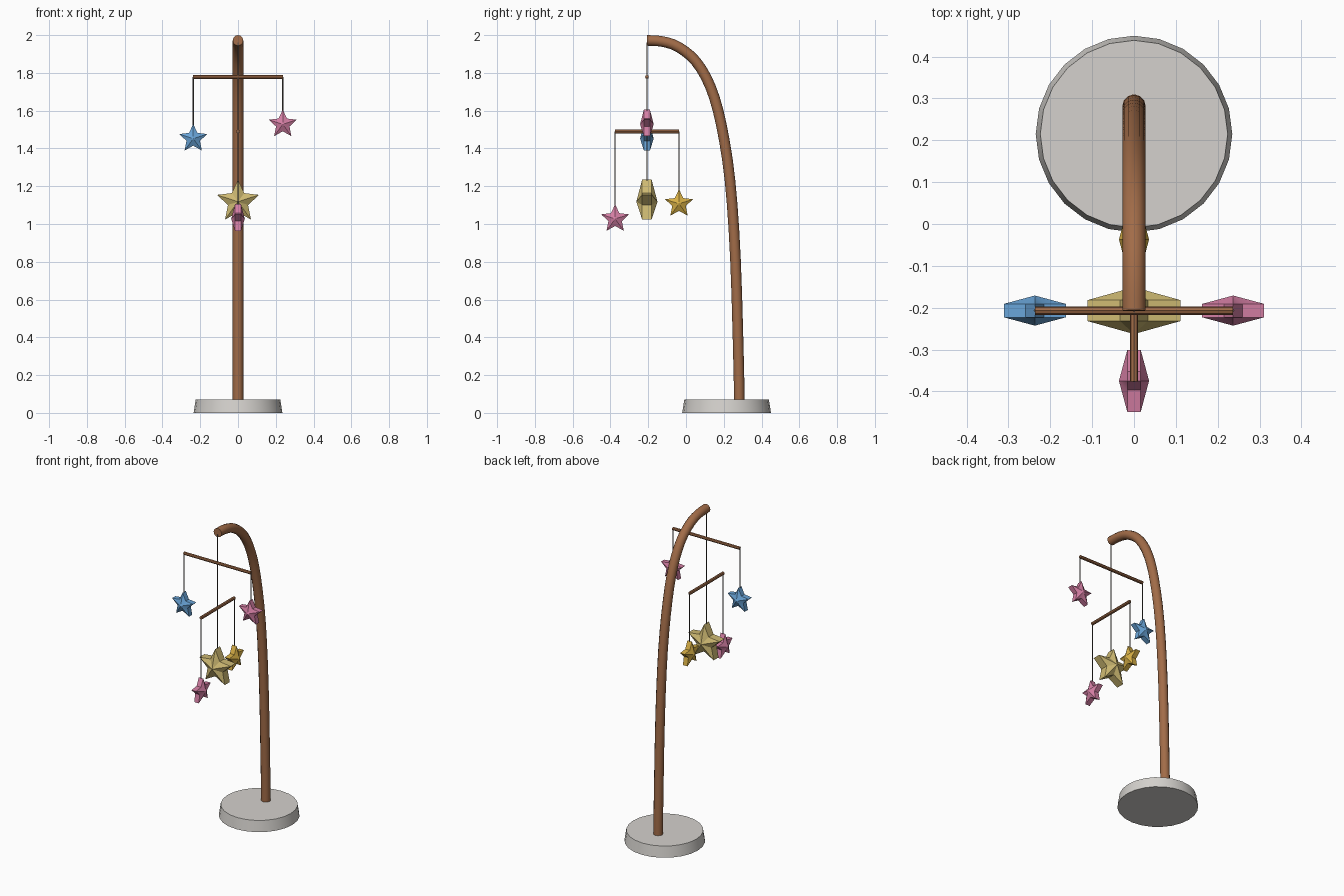
import bpy, bmesh, math
from mathutils import Vector

if "Cube" in bpy.data.objects:
    bpy.data.objects.remove(bpy.data.objects["Cube"])

def material(name, rgb):
    m = bpy.data.materials.new(name)
    m.diffuse_color = (*rgb, 1)
    m.use_nodes = True
    m.node_tree.nodes["Principled BSDF"].inputs["Base Color"].default_value = m.diffuse_color
    return m

WOOD = material("brown_wood", (0.36, 0.15, 0.065))
STONE = material("light_grey", (0.66, 0.64, 0.61))
STRING = material("dark_string", (0.10, 0.09, 0.08))
BLUE = material("sky_blue", (0.14, 0.37, 0.68))
PINK = material("rose_pink", (0.66, 0.21, 0.37))
GOLD = material("gold", (0.68, 0.43, 0.06))
PALE = material("pale_gold", (0.62, 0.49, 0.17))

def finish(name, bm, mat, angle=40):
    bmesh.ops.recalc_face_normals(bm, faces=bm.faces[:])
    me = bpy.data.meshes.new(name)
    bm.to_mesh(me)
    bm.free()
    me.materials.append(mat)
    ob = bpy.data.objects.new(name, me)
    bpy.context.collection.objects.link(ob)
    bpy.ops.object.select_all(action='DESELECT')
    ob.select_set(True)
    bpy.context.view_layer.objects.active = ob
    bpy.ops.object.shade_smooth_by_angle(angle=math.radians(angle))
    return ob

def tube(name, points, radius, sides, mat):
    """Closed round tube along a list of points."""
    pts = [Vector(p) for p in points]
    bm = bmesh.new()
    rings = []
    for i, p in enumerate(pts):
        t = (pts[min(i + 1, len(pts) - 1)] - pts[max(i - 1, 0)]).normalized()
        side = Vector((0, 1, 0)) if abs(t.x) > 0.9 else Vector((1, 0, 0))
        up = t.cross(side).normalized()
        rings.append([bm.verts.new(p + radius * (side * math.cos(a) + up * math.sin(a)))
                      for a in (2 * math.pi * k / sides for k in range(sides))])
    for a, b in zip(rings, rings[1:]):
        for k in range(sides):
            n = (k + 1) % sides
            bm.faces.new((a[k], a[n], b[n], b[k]))
    bm.faces.new(rings[0])
    bm.faces.new(rings[-1])
    return finish(name, bm, mat)

def star(name, centre, r, rim, depth, mat, along_y=False):
    """Puffy five-pointed star: thin rim, raised middle on both faces."""
    c = Vector(centre)
    def place(u, w, v):
        return c + (Vector((w, u, v)) if along_y else Vector((u, w, v)))
    bm = bmesh.new()
    loops, peaks = [], []
    for s in (-1, 1):
        ring = []
        for k in range(10):
            a = math.pi / 2 + k * math.pi / 5
            rad = r if k % 2 == 0 else r * 0.48
            ring.append(bm.verts.new(place(rad * math.cos(a), s * rim, rad * math.sin(a))))
        loops.append(ring)
        peaks.append(bm.verts.new(place(0, s * depth, 0)))
    for k in range(10):
        n = (k + 1) % 10
        bm.faces.new((loops[0][k], loops[0][n], loops[1][n], loops[1][k]))
        for ring, peak in zip(loops, peaks):
            bm.faces.new((ring[k], ring[n], peak))
    return finish(name, bm, mat, 30)

# Base disc, slightly tapered
bm = bmesh.new()
bmesh.ops.create_cone(bm, cap_ends=True, segments=24, radius1=0.235, radius2=0.224, depth=0.07)
bmesh.ops.translate(bm, verts=bm.verts[:], vec=(0, 0.215, 0.035))
finish("base", bm, STONE)

# Curved pole: smooth path through side-view points (y, z)
key = [(0.282, 0.05), (0.279, 0.25), (0.262, 0.81), (0.233, 1.23), (0.186, 1.53),
       (0.13, 1.725), (0.053, 1.86), (-0.04, 1.937), (-0.125, 1.966), (-0.207, 1.972)]
K = [Vector((0, y, z)) for y, z in key]
K = [2 * K[0] - K[1]] + K + [2 * K[-1] - K[-2]]
path = []
for a, b, c, d in zip(K, K[1:], K[2:], K[3:]):
    for t in (0, 1 / 3, 2 / 3):
        path.append(0.5 * (2 * b + (c - a) * t + (2 * a - 5 * b + 4 * c - d) * t * t
                           + (3 * b - a - 3 * c + d) * t ** 3))
path.append(K[-2])
tube("pole", path, 0.028, 12, WOOD)

# Two crossed bars on the centre string
Y = -0.207
X = 0.237
tube("upper_bar", [(-X, Y, 1.778), (X, Y, 1.778)], 0.01, 8, WOOD)
tube("lower_bar", [(0, -0.377, 1.49), (0, -0.037, 1.49)], 0.01, 8, WOOD)
tube("centre_string", [(0, Y, 1.96), (0, Y, 1.22)], 0.003, 6, STRING)
star("centre_star", (0, Y, 1.118), 0.117, 0.025, 0.056, PALE)

# Small hanging stars: name, x, y, z, bar height, colour, turned
for name, x, y, z, bar, mat, turned in (
        ("left", -X, Y, 1.452, 1.778, BLUE, False),
        ("right", X, Y, 1.528, 1.778, PINK, False),
        ("front", 0, -0.375, 1.027, 1.49, PINK, True),
        ("back", 0, -0.037, 1.107, 1.49, GOLD, True)):
    tube(name + "_string", [(x, y, bar), (x, y, z + 0.07)], 0.003, 6, STRING)
    star(name + "_star", (x, y, z), 0.078, 0.016, 0.036, mat, turned)
